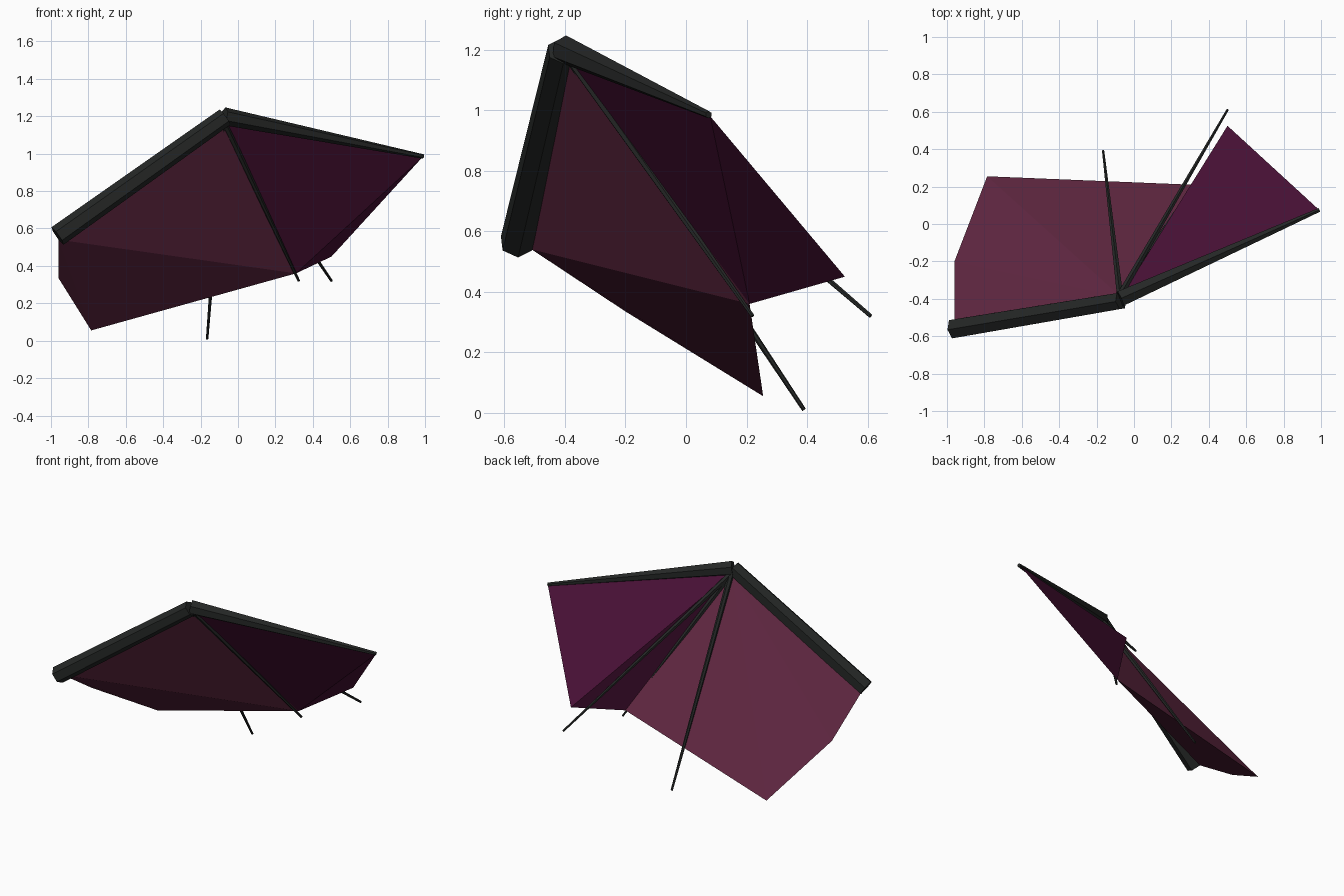
import bpy
import bmesh
import math
from mathutils import Vector

cube = bpy.data.objects.get("Cube")
if cube:
    bpy.data.objects.remove(cube, do_unlink=True)


def material(name, rgb):
    mat = bpy.data.materials.new(name)
    mat.use_nodes = True
    mat.diffuse_color = (*rgb, 1)
    mat.node_tree.nodes["Principled BSDF"].inputs["Base Color"].default_value = (*rgb, 1)
    return mat


def finish(name, bm, mat):
    bmesh.ops.recalc_face_normals(bm, faces=bm.faces)
    mesh = bpy.data.meshes.new(name)
    bm.to_mesh(mesh)
    bm.free()
    mesh.materials.append(mat)
    obj = bpy.data.objects.new(name, mesh)
    bpy.context.collection.objects.link(obj)
    return obj


def bone(name, start, end, r_start, r_end, mat, sides=6):
    """Tapered faceted rod with one ridge running along its top."""
    start, end = Vector(start), Vector(end)
    along = (end - start).normalized()
    side = along.cross(Vector((0, 0, 1))).normalized()
    up = side.cross(along)
    bm = bmesh.new()
    rings = []
    for centre, r in ((start, r_start), (end, r_end)):
        angles = [math.tau * i / sides for i in range(sides)]
        rings.append([bm.verts.new(centre + r * (math.cos(a) * up + math.sin(a) * side))
                      for a in angles])
    for i in range(sides):
        j = (i + 1) % sides
        bm.faces.new((rings[0][i], rings[0][j], rings[1][j], rings[1][i]))
    for ring in rings:
        bm.faces.new(ring)
    return finish(name, bm, mat)


def membrane(name, corners, mat):
    """Faceted web panel wrapped around its corner points."""
    bm = bmesh.new()
    verts = [bm.verts.new(c) for c in corners]
    bmesh.ops.convex_hull(bm, input=verts)
    return finish(name, bm, mat)


black = material("charcoal black", (0.018, 0.020, 0.019))
wine = material("wine red", (0.115, 0.020, 0.052))
plum = material("dark plum", (0.062, 0.005, 0.034))

# Shared corners of the wing
joint = (-0.07, -0.39, 1.17)
inner_corner = (0.31, 0.21, 0.36)

# Web panels
membrane("outer_membrane", [joint, (-0.96, -0.51, 0.54), (-0.96, -0.20, 0.335),
                            (-0.785, 0.255, 0.055), inner_corner], wine)
membrane("inner_membrane", [joint, (0.985, 0.08, 0.98), (0.50, 0.525, 0.45),
                            inner_corner], plum)

# Arm bones along the leading edge
bone("outer_arm", (-0.07, -0.41, 1.195), (-0.965, -0.56, 0.56), 0.05, 0.057, black)
bone("inner_arm", (-0.075, -0.40, 1.20), (0.99, 0.075, 0.985), 0.048, 0.012, black)

# Finger bones fanning out from the joint
fingers = {
    "outer_finger": (-0.165, 0.39, 0.01),
    "middle_finger": (0.325, 0.22, 0.32),
    "inner_finger": (0.50, 0.61, 0.32),
}
for name, tip in fingers.items():
    bone(name, (-0.075, -0.38, 1.17), tip, 0.019, 0.007, black)
